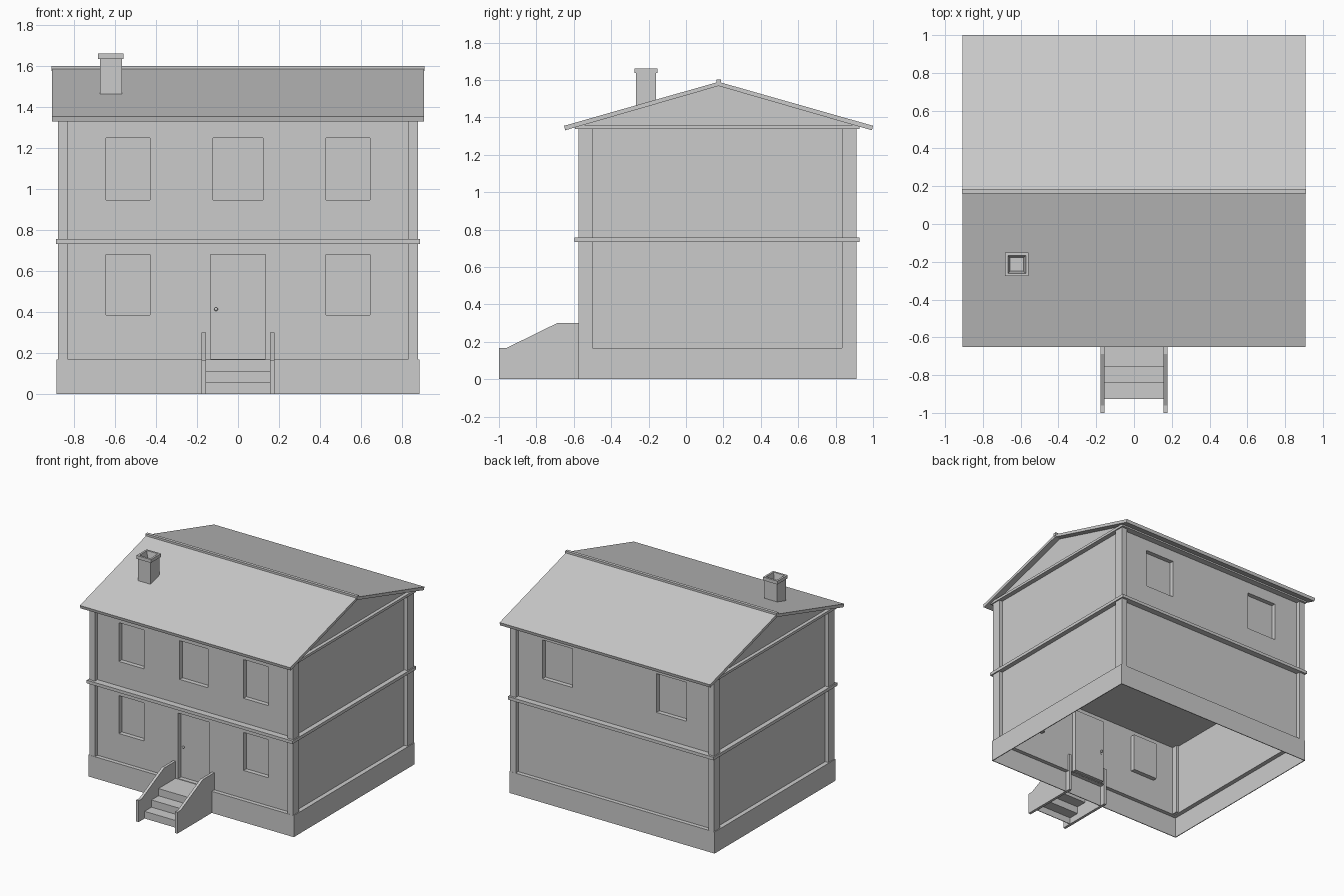
import bpy, bmesh
from mathutils import Vector

if "Cube" in bpy.data.objects:
    bpy.data.objects.remove(bpy.data.objects["Cube"])

grey = bpy.data.materials.new("plain_grey")
grey.diffuse_color = (0.6, 0.6, 0.6, 1)
grey.use_nodes = True
grey.node_tree.nodes["Principled BSDF"].inputs["Base Color"].default_value = grey.diffuse_color

XO, YF, YB = 0.885, -0.577, 0.912        # plinth outline
FRONT, BACK, SIDE = -0.545, 0.88, 0.85   # recessed wall planes
LEDGE, BAND0, BAND1, TOP0, TOP1 = 0.168, 0.733, 0.757, 1.338, 1.358
RIDGE = 0.174


def finish(name, bm, fix=True):
    bmesh.ops.remove_doubles(bm, verts=bm.verts, dist=1e-5)
    if fix:
        bmesh.ops.recalc_face_normals(bm, faces=bm.faces)
    mesh = bpy.data.meshes.new(name)
    bm.to_mesh(mesh)
    bm.free()
    mesh.materials.append(grey)
    ob = bpy.data.objects.new(name, mesh)
    bpy.context.collection.objects.link(ob)
    return ob


def box(name, x, y, z):
    bm = bmesh.new()
    bmesh.ops.create_cube(bm, size=1)
    for v in bm.verts:
        v.co = [lo + (c + 0.5) * (hi - lo) for c, (lo, hi) in zip(v.co, (x, y, z))]
    return finish(name, bm)


def prism(name, profile, x0, x1):
    """Closed (y, z) profile swept along x."""
    bm = bmesh.new()
    a = [bm.verts.new((x0, y, z)) for y, z in profile]
    b = [bm.verts.new((x1, y, z)) for y, z in profile]
    bm.faces.new(a)
    bm.faces.new(b[::-1])
    for i in range(len(a)):
        j = (i + 1) % len(a)
        bm.faces.new((a[i], b[i], b[j], a[j]))
    return finish(name, bm)


def wall(name, origin, u_dir, u_range, z_range, openings=(), depth=0.035):
    """Thin wall sheet; each opening (u0, u1, z0, z1) is a panel pushed inward."""
    bm = bmesh.new()
    u_dir, up = Vector(u_dir), Vector((0, 0, 1))
    inward = -u_dir.cross(up)

    def quad(*pts):
        bm.faces.new([bm.verts.new(Vector(origin) + u_dir * u + up * z + inward * d)
                      for u, z, d in pts])

    us = sorted(set(u_range) | {v for o in openings for v in o[:2]})
    zs = sorted(set(z_range) | {v for o in openings for v in o[2:]})
    for u0, u1 in zip(us, us[1:]):
        for z0, z1 in zip(zs, zs[1:]):
            um, zm = (u0 + u1) / 2, (z0 + z1) / 2
            if not any(o[0] < um < o[1] and o[2] < zm < o[3] for o in openings):
                quad((u0, z0, 0), (u1, z0, 0), (u1, z1, 0), (u0, z1, 0))
    for u0, u1, z0, z1 in openings:
        c = [(u0, z0), (u1, z0), (u1, z1), (u0, z1)]
        quad(*[(u, z, depth) for u, z in c])
        for i in range(4):
            p, q = c[i], c[(i + 1) % 4]
            quad((*p, 0), (*q, 0), (*q, depth), (*p, depth))
    return finish(name, bm, fix=False)


# Plinth: thin skirt open underneath, with a ledge around the walls
T = 0.006
for s, side in ((-1, "left"), (1, "right")):
    box(f"plinth_{side}", sorted((s * XO, s * (XO - T))), (YF, YB), (0, LEDGE))
    box(f"ledge_{side}", sorted((s * XO, s * 0.845)), (YF, YB), (LEDGE - T, LEDGE))
for y, inner, ledge, side in ((YF, YF + T, FRONT + 0.005, "front"), (YB, YB - T, BACK - 0.005, "back")):
    box(f"plinth_{side}", (-XO, XO), sorted((y, inner)), (0, LEDGE))
    box(f"ledge_{side}", (-XO, XO), sorted((y, ledge)), (LEDGE - T, LEDGE))

# Corner pillars
for s, side in ((-1, "left"), (1, "right")):
    for y, end in (((-0.576, -0.5), "front"), ((0.833, 0.911), "back")):
        box(f"pillar_{end}_{side}", sorted((s * 0.83, s * 0.878)), y, (LEDGE, TOP0))

# Walls with recessed windows and door
low, high = (0.386, 0.682), (0.948, 1.25)
side_windows = [(-0.645, -0.43), (0.43, 0.645)]
door = (-0.134, 0.134, LEDGE + 0.004, 0.682)
for level, zr in (("lower", (LEDGE, BAND0)), ("upper", (BAND1, TOP0))):
    if level == "lower":
        front = [(*w, *low) for w in side_windows] + [door]
        back = []
    else:
        front = [(*w, *high) for w in side_windows] + [(-0.121, 0.121, *high)]
        back = [(-0.62, -0.362, *high), (0.362, 0.62, *high)]
    wall(f"front_wall_{level}", (0, FRONT, 0), (1, 0, 0), (-0.83, 0.83), zr, front)
    wall(f"back_wall_{level}", (0, BACK, 0), (-1, 0, 0), (-0.83, 0.83), zr, back)
    wall(f"right_wall_{level}", (SIDE, 0, 0), (0, 1, 0), (-0.5, 0.833), zr)
    wall(f"left_wall_{level}", (-SIDE, 0, 0), (0, -1, 0), (-0.833, 0.5), zr)

# Floor band and top beam
box("floor_band", (-0.887, 0.887), (-0.596, 0.928), (BAND0, BAND1))
box("top_beam", (-0.887, 0.887), (-0.593, 0.928), (TOP0, TOP1))

# Gables under the roof
for s, side in ((-1, "left"), (1, "right")):
    prism(f"gable_{side}", [(RIDGE - 0.73, TOP1), (RIDGE + 0.73, TOP1), (RIDGE, 1.572)],
          s * 0.855, s * 0.86)

# Roof and ridge cap
h = 0.826
prism("roof", [(RIDGE - h, 1.355), (RIDGE, 1.59), (RIDGE + h, 1.355),
               (RIDGE + h - 0.006, 1.331), (RIDGE, 1.568), (RIDGE - h + 0.006, 1.331)], -0.907, 0.907)
box("ridge_cap", (-0.911, 0.911), (RIDGE - 0.012, RIDGE + 0.012), (1.577, 1.602))

# Chimney: square rings joined from the foot, over the cap, down into the flue
rings = [(0.054, 1.44), (0.054, 1.636), (0.062, 1.636), (0.062, 1.662),
         (0.047, 1.662), (0.036, 1.60)]
bm = bmesh.new()
loops = [[bm.verts.new((-0.62 + a * r, -0.214 + b * r, z))
          for a, b in ((-1, -1), (1, -1), (1, 1), (-1, 1))] for r, z in rings]
for p, q in zip(loops, loops[1:]):
    for i in range(4):
        j = (i + 1) % 4
        bm.faces.new((p[i], p[j], q[j], q[i]))
bm.faces.new(loops[-1])
bm.faces.new(loops[0][::-1])
finish("chimney", bm)

# Stairs: folded thin treads between two stringers
t = 0.005
prism("steps", [(-0.926, 0), (-0.926, 0.056), (-0.841, 0.056), (-0.841, 0.112), (-0.755, 0.112),
                (-0.755, LEDGE), (-0.53, LEDGE), (-0.53, LEDGE - t), (-0.755 + t, LEDGE - t),
                (-0.755 + t, 0.112 - t), (-0.841 + t, 0.112 - t), (-0.841 + t, 0.056 - t),
                (-0.926 + t, 0.056 - t), (-0.926 + t, 0)], -0.158, 0.158)
for s, side in ((-1, "left"), (1, "right")):
    prism(f"stringer_{side}", [(-1, 0), (-1, 0.166), (-0.962, 0.166), (-0.687, 0.301),
                               (-0.53, 0.301), (-0.53, 0)], s * 0.157, s * 0.178)

# Door knob and keyhole plate, on both faces of the door panel
panel = FRONT + 0.035
for y, side in ((panel - 0.012, "outer"), (panel + 0.012, "inner")):
    bm = bmesh.new()
    bmesh.ops.create_uvsphere(bm, u_segments=12, v_segments=8, radius=0.009)
    bmesh.ops.translate(bm, verts=bm.verts, vec=(-0.107, y, 0.414))
    knob = finish(f"door_knob_{side}", bm)
    for p in knob.data.polygons:
        p.use_smooth = True
box("door_knob_stem", (-0.110, -0.104), (panel - 0.012, panel + 0.012), (0.411, 0.417))
box("keyhole_plate", (-0.113, -0.107), (panel - 0.004, panel + 0.004), (0.394, 0.402))
